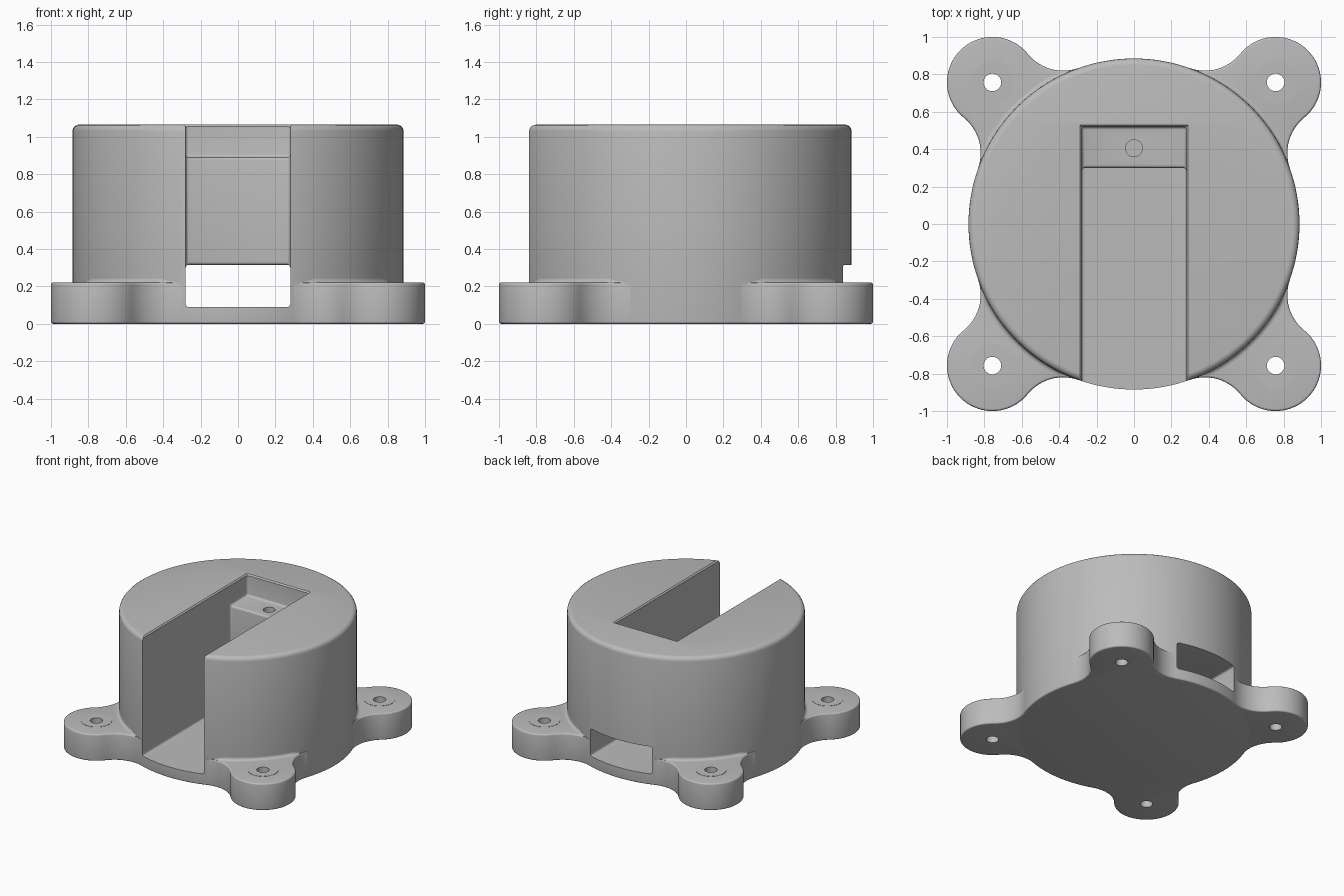
import bpy, bmesh, math
from mathutils import Matrix, Vector

if "Cube" in bpy.data.objects:
    bpy.data.objects.remove(bpy.data.objects["Cube"])

R_BODY, H_BODY = 0.885, 1.065
EAR, R_EAR, H_EAR = 0.757, 0.243, 0.22
R_BLEND = 0.245
SLOT = 0.28
SOFT = 0.012

grey = bpy.data.materials.new("plain grey")
grey.diffuse_color = (0.5, 0.5, 0.5, 1)
grey.use_nodes = True
grey.node_tree.nodes["Principled BSDF"].inputs["Base Color"].default_value = grey.diffuse_color


def loft(name, rings):
    """Closed solid through a list of equally sized rings."""
    bm = bmesh.new()
    loops = [[bm.verts.new(p) for p in ring] for ring in rings]
    n = len(loops[0])
    for a, b in zip(loops, loops[1:]):
        for i in range(n):
            j = (i + 1) % n
            bm.faces.new((a[i], a[j], b[j], b[i]))
    bm.faces.new(loops[0])
    bm.faces.new(loops[-1])
    bmesh.ops.recalc_face_normals(bm, faces=bm.faces)
    mesh = bpy.data.meshes.new(name)
    bm.to_mesh(mesh)
    bm.free()
    mesh.materials.append(grey)
    obj = bpy.data.objects.new(name, mesh)
    bpy.context.collection.objects.link(obj)
    return obj


def circle(r, z, x=0, y=0, n=48):
    return [(x + r * math.cos(2 * math.pi * i / n),
             y + r * math.sin(2 * math.pi * i / n), z) for i in range(n)]


def arc(cx, cy, r, a0, a1, n):
    return [(cx + r * math.cos(a0 + (a1 - a0) * i / n),
             cy + r * math.sin(a0 + (a1 - a0) * i / n)) for i in range(n + 1)]


def rounded_levels(height, low, high, n=4):
    """(inset, z) pairs for a wall with rounded bottom and top edges."""
    q = [math.pi / 2 * i / n for i in range(n + 1)]
    return ([(low * (1 - math.sin(a)), low * (1 - math.cos(a))) for a in q] +
            [(high * (1 - math.cos(a)), height - high * (1 - math.sin(a))) for a in q])


def apply_modifier(obj, mod):
    bpy.context.view_layer.objects.active = obj
    bpy.ops.object.modifier_apply(modifier=mod.name)


def cut(obj, cutter):
    mod = obj.modifiers.new("cut", 'BOOLEAN')
    mod.operation, mod.solver, mod.object = 'DIFFERENCE', 'EXACT', cutter
    apply_modifier(obj, mod)
    bpy.data.objects.remove(cutter)


# round body with softened rims
body = loft("body", [circle(R_BODY - b, z, n=144)
                     for b, z in rounded_levels(H_BODY, SOFT, 0.035)])

# stepped slot, open at the front, with a low tunnel out of the back
side = [(-1.2, 0.09), (1.2, 0.09), (1.2, 0.315), (0.30, 0.315),
        (0.30, 0.89), (0.52, 0.89), (0.52, 1.2), (-1.2, 1.2)]
slot = loft("slot_cutter", [[(x, y, z) for y, z in side] for x in (-SLOT, SLOT)])
soft = slot.modifiers.new("soft", 'BEVEL')
soft.width, soft.segments = 0.016, 4
apply_modifier(slot, soft)
cut(body, slot)

# slight flare around the slot's upper rim
flare = []
for z in (H_BODY - 0.03, H_BODY + 0.03):
    d = z - (H_BODY - 0.01)
    x, y = SLOT + d, 0.52 + d
    flare.append([(-x, -1.2, z), (x, -1.2, z), (x, y, z), (-x, y, z)])
cut(body, loft("rim_cutter", flare))

# screw hole in the step
cut(body, loft("hole_cutter", [circle(0.045, z, 0, 0.405) for z in (0.6, 1.0)]))

# blend circles touch both the body and the ear
D = EAR * math.sqrt(2)
a, b = R_BODY + R_BLEND, R_EAR + R_BLEND
SPREAD = math.acos((a * a + D * D - b * b) / (2 * a * D))
T0, T1 = math.pi / 4 - SPREAD, math.pi / 4 + SPREAD
F0 = (a * math.cos(T0), a * math.sin(T0))
F1 = (a * math.cos(T1), a * math.sin(T1))
E0 = math.atan2(F0[1] - EAR, F0[0] - EAR)
E1 = math.atan2(F1[1] - EAR, F1[0] - EAR)


def ear_outline(inset):
    rb, re = R_BLEND + inset, R_EAR - inset
    pts = arc(*F0, rb, T0 + math.pi, E0 + math.pi, 14)
    pts += arc(EAR, EAR, re, E0, E1, 48)[1:-1]
    pts += arc(*F1, rb, E1 - math.pi, T1 - math.pi, 14)
    return pts + arc(0, 0, 0.86, T1, T0, 24)


def fillet_section(t):
    s = R_BODY * min(t - T0, T1 - t)
    w = max(0.001, min(0.022, 1.5 * s * s))
    prof = [(0.868, 0.205), (R_BODY + w, 0.205)]
    for i in range(6):
        q = math.pi / 2 * i / 5
        prof.append((R_BODY + w * (1 - math.sin(q)), H_EAR + w * (1 - math.cos(q))))
    prof.append((0.868, H_EAR + w))
    return [(r * math.cos(t), r * math.sin(t), z) for r, z in prof]


# four mounting ears, each with a bolt hole, a raised pad and a fillet to the body
for k, place in enumerate(("back_right", "back_left", "front_left", "front_right")):
    ear = loft(place + "_ear", [[(x, y, z) for x, y in ear_outline(i)]
                                for i, z in rounded_levels(H_EAR, SOFT, SOFT)])
    pad = loft(place + "_pad", [circle(0.115, z, EAR, EAR) for z in (0.2, H_EAR + 0.002)])
    for part in (ear, pad):
        cut(part, loft("bolt_cutter", [circle(0.047, z, EAR, EAR) for z in (-0.1, 0.4)]))
    fillet = loft(place + "_fillet",
                  [fillet_section(T0 + (T1 - T0) * i / 40) for i in range(41)])
    for part in (ear, pad, fillet):
        part.data.transform(Matrix.Rotation(k * math.pi / 2, 4, 'Z'))

# smooth curves, keep sharp edges
for obj in bpy.context.collection.objects:
    obj.select_set(True)
bpy.context.view_layer.objects.active = body
bpy.ops.object.shade_smooth_by_angle(angle=math.radians(35))
